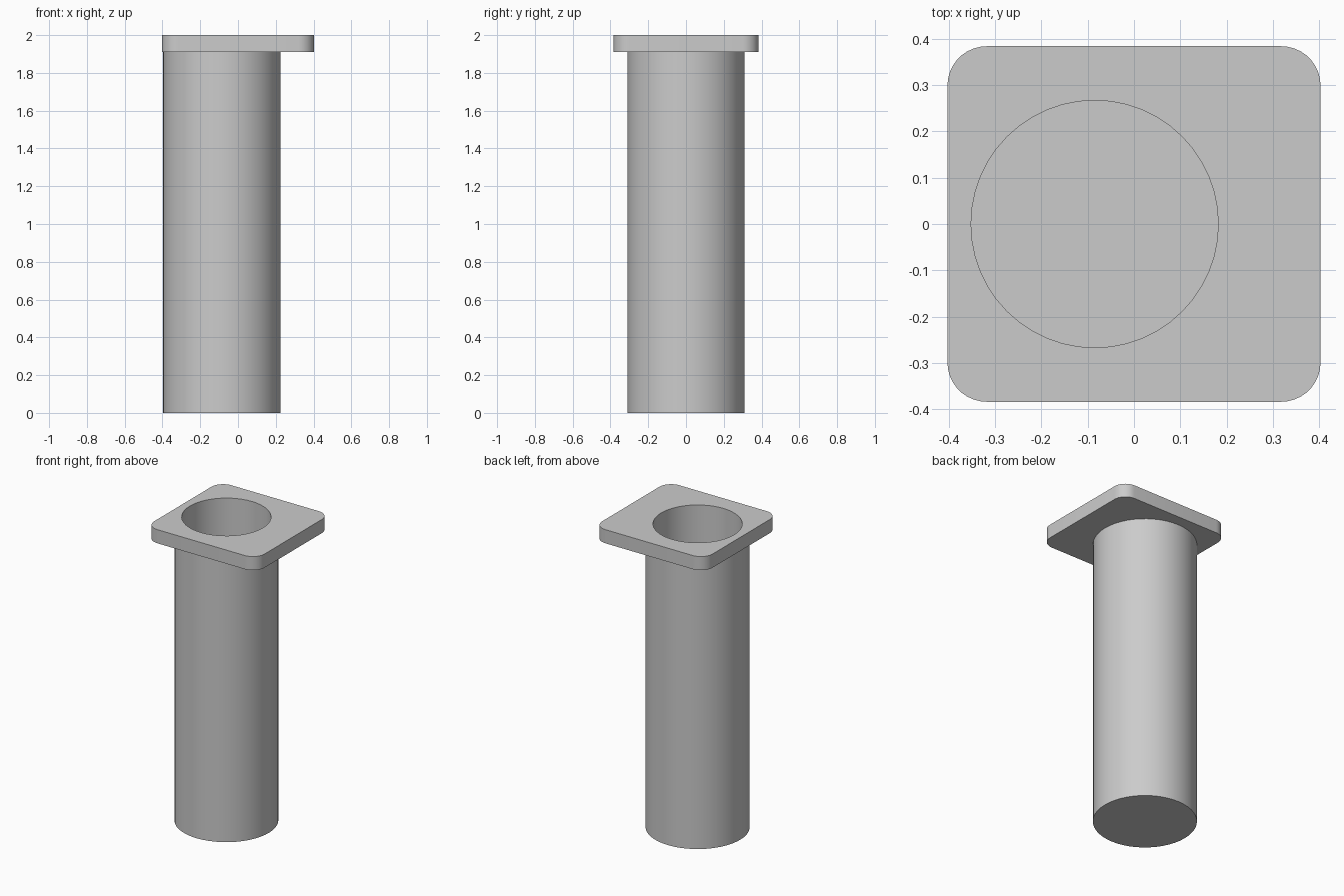
import bpy, bmesh, math
from mathutils import Vector

default = bpy.data.objects.get("Cube")
if default:
    bpy.data.objects.remove(default, do_unlink=True)

SIDES = 48
TUBE_X, OUTER_R, BORE_R = -0.085, 0.311, 0.267
TOP, FLANGE_BASE, FLOOR = 2.0, 1.91, 0.045
HALF_X, HALF_Y, CORNER_R = 0.403, 0.384, 0.085

grey = bpy.data.materials.new("plain grey")
grey.use_nodes = True
colour = (0.6, 0.6, 0.6, 1)
grey.diffuse_color = colour
grey.node_tree.nodes["Principled BSDF"].inputs["Base Color"].default_value = colour


def finish(bm, name):
    """Turn the mesh into a smooth-shaded object with sharp edges."""
    bmesh.ops.recalc_face_normals(bm, faces=bm.faces)
    mesh = bpy.data.meshes.new(name)
    bm.to_mesh(mesh)
    bm.free()
    mesh.materials.append(grey)
    obj = bpy.data.objects.new(name, mesh)
    bpy.context.collection.objects.link(obj)
    bpy.ops.object.select_all(action='DESELECT')
    obj.select_set(True)
    bpy.context.view_layer.objects.active = obj
    bpy.ops.object.shade_smooth_by_angle(angle=math.radians(30))


def arc(cx, cy, r, start, sweep, count, step):
    return [Vector((cx + r * math.cos(start + sweep * i / step),
                    cy + r * math.sin(start + sweep * i / step), 0))
            for i in range(count)]


def ring(bm, points, z):
    return [bm.verts.new((p.x, p.y, z)) for p in points]


def wall(bm, a, b):
    for i in range(len(a)):
        j = (i + 1) % len(a)
        bm.faces.new((a[i], a[j], b[j], b[i]))


def circle(r):
    return arc(TUBE_X, 0, r, 0, math.tau, SIDES, SIDES)


# Closed-bottom tube, open where it meets the flange
bm = bmesh.new()
outer_top = ring(bm, circle(OUTER_R), FLANGE_BASE)
outer_base = ring(bm, circle(OUTER_R), 0)
inner_top = ring(bm, circle(BORE_R), FLANGE_BASE)
inner_base = ring(bm, circle(BORE_R), FLOOR)
wall(bm, outer_base, outer_top)
wall(bm, inner_top, inner_base)
bm.faces.new(outer_base)
bm.faces.new(inner_base)
finish(bm, "tube")

# Rounded rectangular flange with an off-centre hole
outline = []
for k, (sx, sy) in enumerate([(1, 1), (-1, 1), (-1, -1), (1, -1)]):
    outline += arc(sx * (HALF_X - CORNER_R), sy * (HALF_Y - CORNER_R), CORNER_R,
                   k * math.pi / 2, math.pi / 2, 10, 9)

bm = bmesh.new()
levels = []
for z in (FLANGE_BASE, TOP):
    loops = [ring(bm, outline, z), ring(bm, circle(BORE_R), z)]
    edges = [bm.edges.new((loop[i - 1], loop[i]))
             for loop in loops for i in range(len(loop))]
    bmesh.ops.triangle_fill(bm, edges=edges, use_beauty=True, normal=(0, 0, 1))
    levels.append(loops)
for low, high in zip(*levels):
    wall(bm, low, high)
finish(bm, "flange")
